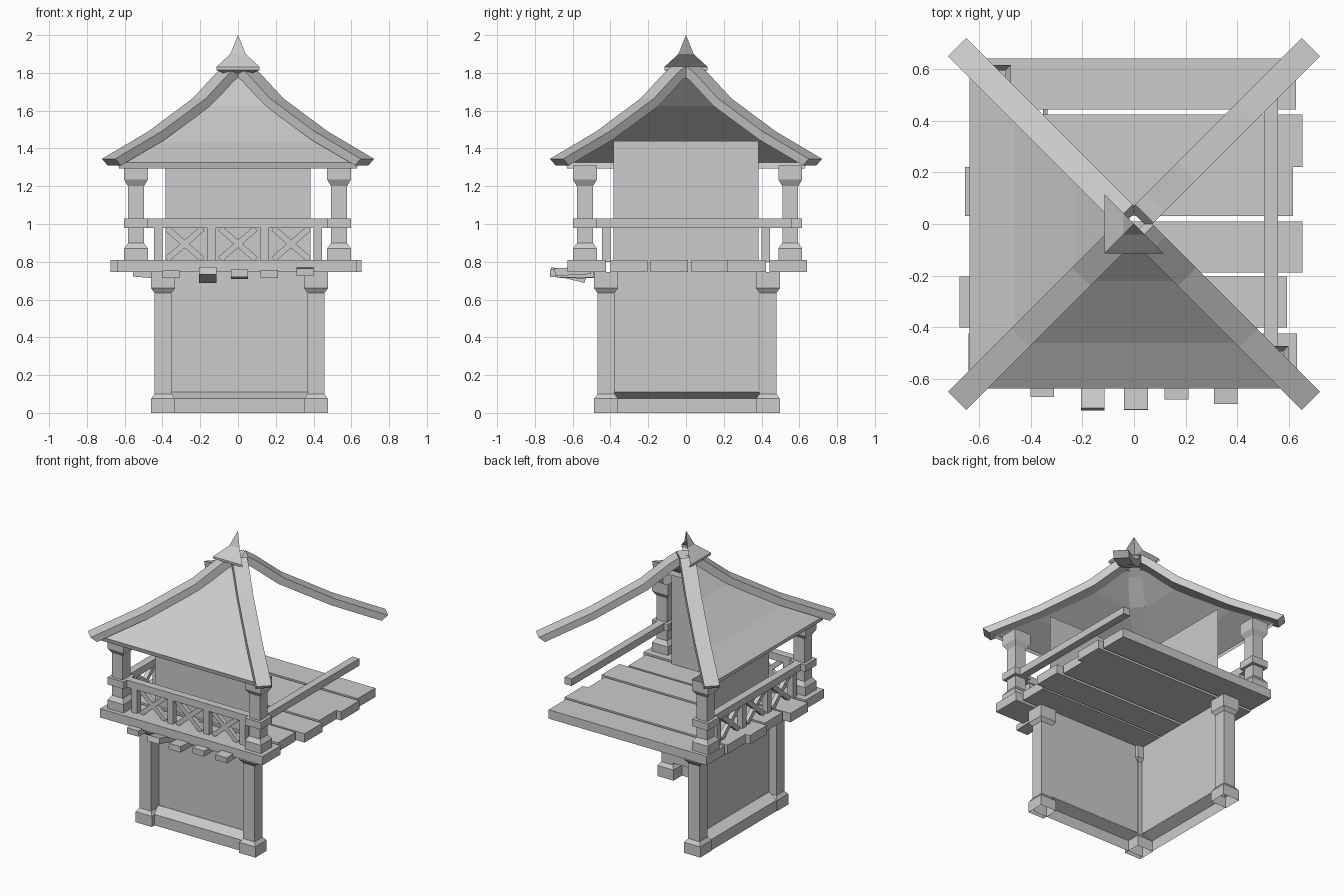
import bpy, bmesh, math
from mathutils import Matrix, Vector

cube = bpy.data.objects.get("Cube")
if cube:
    bpy.data.objects.remove(cube, do_unlink=True)

stone = bpy.data.materials.new("plain_grey")
stone.use_nodes = True
GREY = (0.6, 0.6, 0.6, 1)
stone.diffuse_color = GREY
stone.node_tree.nodes["Principled BSDF"].inputs["Base Color"].default_value = GREY

SIDE_TURN = Matrix.Rotation(-math.pi / 2, 4, 'Z')   # front side -> -x side


def finish(name, bm):
    mesh = bpy.data.meshes.new(name)
    bm.to_mesh(mesh)
    bm.free()
    mesh.materials.append(stone)
    obj = bpy.data.objects.new(name, mesh)
    bpy.context.collection.objects.link(obj)


def box(bm, x, y, z, turn=None):
    """Box from three (low, high) ranges, optionally turned about its centre."""
    centre = Vector([sum(r) / 2 for r in (x, y, z)])
    size = [r[1] - r[0] for r in (x, y, z)]
    m = Matrix.Translation(centre) @ (turn or Matrix()) @ Matrix.Diagonal((*size, 1))
    return bmesh.ops.create_cube(bm, size=1, matrix=m)["verts"]


def post(bm, x, y, profile):
    """Square post, open at the ends, from (half width, height) pairs."""
    corners = [(-1, -1), (1, -1), (1, 1), (-1, 1)]
    rings = [[bm.verts.new((x + i * h, y + j * h, z)) for i, j in corners]
             for h, z in profile]
    for a, b in zip(rings, rings[1:]):
        for k in range(4):
            n = (k + 1) % 4
            bm.faces.new((a[k], a[n], b[n], b[k]))


def two_sides(name, profile):
    """Open mitred sheets on the front and -x sides, profile runs downwards."""
    bm = bmesh.new()
    for turn in (Matrix(), SIDE_TURN):
        rows = [[bm.verts.new(turn @ Vector((s * r, -r, z))) for s in (-1, 1)]
                for r, z in profile]
        for (a, b), (c, d) in zip(rows, rows[1:]):
            bm.faces.new((a, c, d, b))
    finish(name, bm)


# Walls, skirting, roof panels and finial stand on two sides only
two_sides("walls", [(.383, 1.44), (.383, .11)])
two_sides("skirting", [(.385, .11), (.455, .077), (.455, 0)])
two_sides("roof_panels", [(.03, 1.81), (.07, 1.775), (.22, 1.625), (.46, 1.435),
                          (.637, 1.325), (.63, 1.295)])
two_sides("roof_finial", [(0, 2), (.04, 1.9), (.1, 1.845), (.115, 1.83),
                          (.115, 1.815), (.08, 1.80), (.05, 1.77)])

# Lower posts
bm = bmesh.new()
for x, y in [(-.397, -.423), (.413, -.423), (-.397, .434)]:
    post(bm, x, y, [(.063, 0), (.063, .075), (.045, .1), (.045, .635),
                    (.063, .66), (.063, .745)])
finish("lower_posts", bm)

# Upper posts with a collar at rail height
bm = bmesh.new()
for x, y in [(-.54, -.535), (.535, -.535), (-.54, .552)]:
    post(bm, x, y, [(.063, .81), (.063, .87), (.042, .9), (.042, 1.2),
                    (.063, 1.235), (.063, 1.31)])
    box(bm, (x - .063, x + .063), (y - .063, y + .063), (.98, 1.03))
finish("upper_posts", bm)

# Deck planks of uneven length: x range, y range
bm = bmesh.new()
for x, y in [((-.61, .627), (.443, .64)), ((-.62, .653), (.22, .423)),
             ((-.655, .615), (.03, .22)), ((-.625, .653), (-.188, .01)),
             ((-.675, .592), (-.4, -.203)), ((-.64, .63), (-.627, -.424))]:
    box(bm, x, y, (.747, .81))
finish("deck_planks", bm)

# Joist ends under the deck: centre x, front y, centre z, tilt in degrees
bm = bmesh.new()
for x, y, z, tilt in [(-.355, -.67, .735, 0), (-.16, -.72, .73, -14),
                      (.008, -.72, .735, -3), (.165, -.68, .737, 0),
                      (.355, -.695, .75, 3)]:
    box(bm, (x - .046, x + .046), (y, y + .19), (z - .02, z + .02),
        Matrix.Rotation(math.radians(tilt), 4, 'X'))
for y in (-.152, .02):
    box(bm, (-.555, -.39), (y - .046, y + .046), (.715, .75),
        Matrix.Rotation(math.radians(5), 4, 'Y'))
finish("joist_ends", bm)

# Handrails: front, -x side, and a bare one on the +x side
bm = bmesh.new()
box(bm, (-.54, .535), (-.562, -.508), (.98, 1.03))
box(bm, (-.567, -.513), (-.535, .552), (.98, 1.03))
box(bm, (.503, .557), (-.535, .56), (.98, 1.03))
finish("handrails", bm)

# Railing uprights and crossed braces
bm = bmesh.new()
for turn in (Matrix(), SIDE_TURN):
    parts = []
    for x in (-.423, -.142, .14, .423):
        parts += box(bm, (x - .022, x + .022), (-.556, -.514), (.8, .98))
    for x in (-.282, 0, .282):
        for s in (-1, 1):
            parts += box(bm, (x - .125, x + .125), (-.55, -.52), (.879, .911),
                         Matrix.Rotation(s * math.radians(41), 4, 'Y'))
    bmesh.ops.transform(bm, matrix=turn, verts=parts)
finish("railing_braces", bm)

# Four curved hip beams swept along the diagonals
top = [(.04, 1.835), (.085, 1.795), (.205, 1.665), (.44, 1.49), (.685, 1.345)]
under = [(.02, 1.79), (.06, 1.755), (.18, 1.625), (.425, 1.445), (.655, 1.31)]
bm = bmesh.new()
for k in range(4):
    turn = Matrix.Rotation(math.radians(45 + 90 * k), 4, 'Z')
    rings = []
    for (t, zt), (u, zu) in zip(top, under):
        section = [(t, -.05, zt), (t, .05, zt), (u, .05, zu), (u, -.05, zu)]
        rings.append([bm.verts.new(turn @ Vector((r * math.sqrt(2), w, z)))
                      for r, w, z in section])
    for a, b in zip(rings, rings[1:]):
        for i in range(4):
            j = (i + 1) % 4
            bm.faces.new((a[i], b[i], b[j], a[j]))
    bm.faces.new(rings[0])
    bm.faces.new(rings[-1][::-1])
bmesh.ops.recalc_face_normals(bm, faces=bm.faces)
finish("hip_beams", bm)
